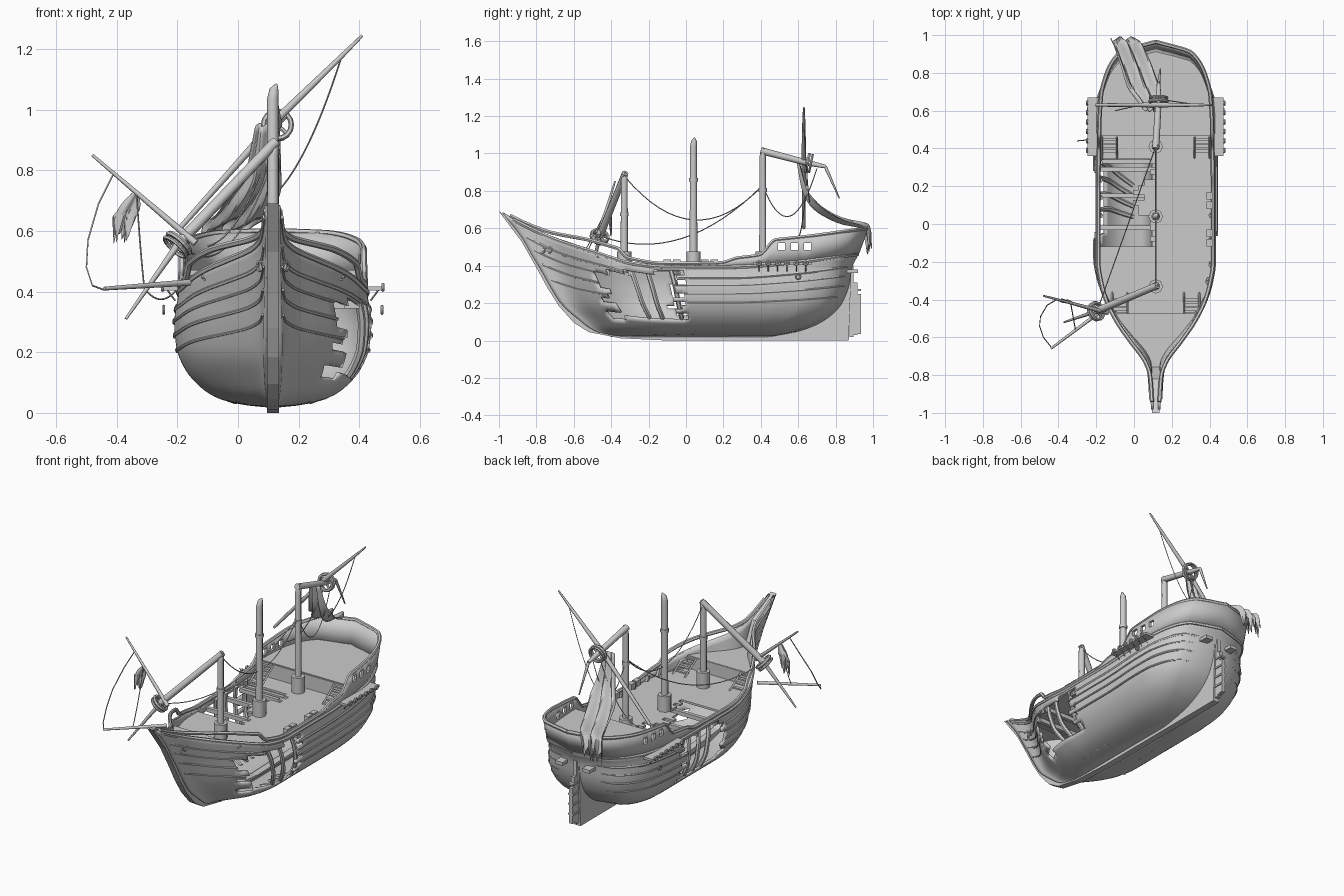
import bpy, bmesh, math, random
from mathutils import Vector

if "Cube" in bpy.data.objects:
    bpy.data.objects.remove(bpy.data.objects["Cube"])
random.seed(4)
CX = 0.115                      # hull centre line


def fit(*tab):
    """Monotone smooth interpolation through (x, value) pairs."""
    d = [(b[1]-a[1])/(b[0]-a[0]) for a, b in zip(tab, tab[1:])]
    m = [d[0]] + [2*p*q/(p+q) if p*q > 0 else 0 for p, q in zip(d, d[1:])] + [d[-1]]
    def f(x):
        x = min(max(x, tab[0][0]), tab[-1][0])
        i = next((k for k in range(len(d)) if x <= tab[k+1][0]), len(d)-1)
        h = tab[i+1][0]-tab[i][0]
        t = (x-tab[i][0])/h
        return ((2*t**3-3*t*t+1)*tab[i][1] + (t**3-2*t*t+t)*h*m[i]
                + (3*t*t-2*t**3)*tab[i+1][1] + (t**3-t*t)*h*m[i+1])
    return f


# hull lines: stem and stern rake by height, sheer, bulwark height, beam, plan shape
stem = fit((.025, -.4), (.06, -.5), (.12, -.58), (.19, -.66), (.28, -.72), (.37, -.77), (.46, -.825), (.54, -.87), (.69, -.985))
stern = fit((.025, .45), (.06, .62), (.12, .75), (.2, .83), (.3, .87), (.4, .885), (.47, .92), (.6, .965))
sheer = fit((-.985, .685), (-.9, .61), (-.8, .55), (-.6, .48), (-.4, .42), (-.2, .4), (.2, .4), (.6, .425), (.96, .47))
bulwark = fit((-.985, .005), (-.85, .02), (-.6, .055), (-.46, .06), (-.42, .02), (-.2, .012), (.15, .015), (.25, .04), (.38, .05), (.46, .125), (.96, .13))
beam = fit((.025, .02), (.035, .11), (.06, .19), (.1, .245), (.15, .285), (.22, .312), (.3, .318), (.4, .304), (.6, .297))
plan = fit((0, .06), (.06, .1), (.09, .18), (.147, .46), (.198, .69), (.25, .86), (.3, .95), (.36, 1), (.75, 1), (.85, .97), (.91, .88), (.97, .64), (1, 0))


def half(y, z):
    s = (y-stem(z))/(stern(z)-stem(z))
    a = .05*(1-min(z/.6, 1))
    return beam(z)*plan(a+(1-a)*s)


def P(s, t, side, out=0.0):
    """Point on the hull: t 0..1 keel to sheer, 1..2 bulwark."""
    y0 = -.985+1.945*s
    z = .025+(sheer(y0)-.025)*min(t, 1)+max(t-1, 0)*bulwark(y0)
    y = stem(z)+(stern(z)-stem(z))*s
    return Vector((CX+side*(half(y, z)+out), y, z))


def finish(name, bm, thick=0, smooth=True):
    bmesh.ops.recalc_face_normals(bm, faces=bm.faces)
    me = bpy.data.meshes.new(name)
    bm.to_mesh(me)
    bm.free()
    ob = bpy.data.objects.new(name, me)
    bpy.context.collection.objects.link(ob)
    if thick:
        mod = ob.modifiers.new("thickness", 'SOLIDIFY')
        mod.thickness, mod.offset = thick, 0
    if smooth:
        bpy.ops.object.select_all(action='DESELECT')
        bpy.context.view_layer.objects.active = ob
        ob.select_set(True)
        bpy.ops.object.shade_smooth_by_angle(angle=math.radians(35))
    return ob


def grid(bm, rows, skip=lambda i, c: False):
    vs = [[bm.verts.new(p) for p in r] for r in rows]
    for i in range(len(rows)-1):
        for j in range(len(rows[0])-1):
            q = [vs[i][j], vs[i][j+1], vs[i+1][j+1], vs[i+1][j]]
            c = sum((v.co for v in q), Vector())/4
            if not skip(i, c):
                bm.faces.new(q)
    bmesh.ops.delete(bm, geom=[v for v in bm.verts if not v.link_faces], context='VERTS')


def box(name, c, size):
    bm = bmesh.new()
    bmesh.ops.create_cube(bm, size=1)
    for v in bm.verts:
        v.co = Vector(c)+Vector(a*b for a, b in zip(v.co, size))
    return finish(name, bm, smooth=False)


def rod(name, pts, r, radii=None, res=2):
    cu = bpy.data.curves.new(name, 'CURVE')
    cu.dimensions, cu.bevel_depth, cu.bevel_resolution, cu.use_fill_caps = '3D', r, res, True
    sp = cu.splines.new('POLY')
    sp.points.add(len(pts)-1)
    for k, p in enumerate(pts):
        sp.points[k].co = (*p, 1)
        sp.points[k].radius = radii[k] if radii else 1
    ob = bpy.data.objects.new(name, cu)
    bpy.context.collection.objects.link(ob)
    bpy.ops.object.select_all(action='DESELECT')
    bpy.context.view_layer.objects.active = ob
    ob.select_set(True)
    bpy.ops.object.convert(target='MESH')
    bpy.ops.object.shade_smooth_by_angle(angle=math.radians(50))


def rope(name, a, b, sag, r=.0028):
    a, b = Vector(a), Vector(b)
    rod(name, [a.lerp(b, k/16)-Vector((0, 0, 4*sag*(k/16)*(1-k/16))) for k in range(17)], r, res=0)


def ring(name, c, axis, R, r):
    bpy.ops.mesh.primitive_torus_add(major_radius=R, minor_radius=r, major_segments=16, minor_segments=6,
                                     location=c, rotation=Vector(axis).to_track_quat('Z', 'Y').to_euler())
    bpy.context.object.name = name


# planked hull with broken openings on both sides
jag = [(random.uniform(-.05, .05), random.uniform(-.05, .05)) for _ in range(40)]
def hole(side, i, c):
    if side > 0:
        return .12 < c.z < .365 and -.5+.5*(.37-c.z)+jag[i][0] < c.y < -.03+jag[i][1]
    return .13 < c.z < .375 and -.08+jag[i][0] < c.y < .32+jag[i][1]

N, R = 72, 20
bm = bmesh.new()
for side in (1, -1):
    grid(bm, [[P(j/N, (i/R)**1.4, side) for j in range(N+1)] for i in range(R+1)],
         lambda i, c: hole(side, i, c))
bmesh.ops.remove_doubles(bm, verts=bm.verts, dist=.0005)
finish("hull_planking", bm, .014)

# bulwarks, with stern windows cut through
bm = bmesh.new()
for side in (1, -1):
    grid(bm, [[P(j/N, t, side) for j in range(N+1)] for t in (1, 1.5, 2)],
         lambda i, c: -.35 < c.y < .2 and random.random() < .3)
bmesh.ops.remove_doubles(bm, verts=bm.verts, dist=.0005)
bw = finish("bulwarks", bm, .016)
for y in (.51, .58, .65):
    cut = box("window_cutter", (CX, y, .503), (1, .036, .036))
    cut.hide_render = True
    cut.hide_viewport = True
    m = bw.modifiers.new("window", 'BOOLEAN')
    m.operation, m.object, m.solver = 'DIFFERENCE', cut, 'EXACT'

# wales along the hull and the top rail
for side in (1, -1):
    for t, r, out in ((.47, .005, .008), (.6, .006, .008), (.72, .005, .008), (.83, .008, .005), (.98, .011, .004), (2, .011, 0)):
        run = []
        for j in range(2, 145):
            p = P(j/144, t, side, out if j < 142 else 0)
            broken = t < .95 and hole(side, int(R*min(t, 1)**(1/1.4)), p)
            if not broken:
                run.append(p)
            if (broken or j == 144) and len(run) > 1:
                rod("top_rail" if t == 2 else "wale", run, r, res=1)
            if broken:
                run = []

# keel, stem and sternpost
bm = bmesh.new()
prof = [(-1, .69), (-.94, .61), (-.88, .53), (-.8, .39), (-.74, .28), (-.68, .185), (-.6, .095), (-.52, .045), (-.35, .012),
        (-.1, 0), (.87, 0), (.885, .42), (.83, .4), (.8, .2), (.4, .05), (0, .04), (-.45, .08), (-.6, .2), (-.72, .38), (-.82, .59), (-.92, .645)]
f = bm.faces.new([bm.verts.new((CX-.02, y, z)) for y, z in prof])
ext = bmesh.ops.extrude_face_region(bm, geom=[f])['geom']
bmesh.ops.translate(bm, vec=(.04, 0, 0), verts=[v for v in ext if isinstance(v, bmesh.types.BMVert)])
finish("keel_and_stem", bm, smooth=False)

# rudder with iron straps
for y, z0, z1 in ((.884, .02, .4), (.905, .03, .31), (.925, .035, .25)):
    box("rudder_plank", (CX, y, (z0+z1)/2), (.022, .022, z1-z0))
for z in (.09, .15, .21, .27):
    box("rudder_strap", (CX, .9, z), (.034, .07, .01))
for x in (-.09, .09):
    box("stern_bracket", (CX+x, .89, .37), (.05, .06, .02))

# decks and their broken area
def deck(name, y0, y1, z, n):
    rows = []
    for k in range(n+1):
        y = y0+(y1-y0)*k/n
        rows.append([Vector((CX+half(y, z)*.985*(u/10-1), y, z)) for u in range(21)])
    bm = bmesh.new()
    grid(bm, rows, lambda i, c: z < .4 and -.13 < c.y < .35 and c.x < .06-.04*math.sin(c.y*14)+jag[i % 40][0]*.7)
    finish(name, bm, .012, False)

deck("main_deck", -.5, .48, .375, 36)
deck("fore_deck", -.82, -.48, .45, 12)
deck("quarter_deck", .47, .915, .465, 14)
for y, z in ((-.48, .41), (.472, .42)):
    box("bulkhead", (CX, y, z), (half(y, z)*1.95, .012, .09))
for y in (-.42, -.3, -.02, .15, .29, .33):
    box("deck_beam", (CX, y, .357), (half(y, .36)*1.95, .022, .024))

# exposed ribs
for side, ys in ((1, (-.42, -.32, -.17, -.02)), (-1, (-.02, .09, .2, .31))):
    for y in ys:
        s = (y+.985)/1.945
        rod("rib", [P(s, .04+k*.06, side, -.012) for k in range(17)], .013, res=1)

# ladders
for x, y, d, z1 in ((.36, .46, -1, .46), (-.13, .46, -1, .46), (.305, -.475, 1, .45), (-.075, -.475, 1, .45)):
    for k in range(5):
        box("ladder_step", (x, y+d*k*.024, z1-.01-k*.017), (.075, .018, .008))
    for e in (-.04, .04):
        rod("ladder_side", [(x+e, y, z1), (x+e, y+d*.115, .375)], .006, res=0)

# channels with deadeyes, hawse rings
for side in (1, -1):
    box("channel", (CX+side*.33, .515, .41), (.06, .31, .014))
    for k in range(6):
        y = .39+k*.05
        ring("deadeye", (CX+side*.363, y, .414), (1, 0, 0), .009, .006)
        rod("chain_plate", [(CX+side*.35, y, .408), (CX+side*.322, y, .37)], .003, res=0)
    ring("chain_loop", (CX+side*.36, .6, .34), (1, 0, 0), .012, .005)
    for y in (-.73, -.765):
        z = .485
        ring("hawse_ring", (CX+side*(half(y, z)+.006), y, z), (side, -.8, 0), .014, .006)

# broken masts with collars and bands
for name, y, top, r in (("fore_mast", -.33, .9, .02), ("main_mast", .04, 1.085, .021), ("mizzen_mast", .41, 1.03, .019)):
    rod(name, [(CX, y, .36), (CX, y, top-.05), (CX+.004, y+.003, top-.02), (CX+.012, y+.006, top)], r, [1, .9, .75, .15])
    rod(name+"_collar", [(CX, y, .37), (CX, y, .475)], .038)
    rod(name+"_band", [(CX, y, top-.235), (CX, y, top-.215)], r*1.15)
for y in (-.1, -.05, .1, .15):
    box("deck_block", (CX+.285, y, .415), (.03, .04, .035))

# fallen fore mast, its top and yards
nest1, nest2 = Vector((-.195, -.46, .56)), Vector((.13, .65, .95))
rod("fallen_fore_mast", [(CX+.01, -.325, .895), nest1], .02, [.9, 1])
rod("fallen_fore_topmast", [nest1, (-.37, -.52, .31)], .012, [1, .4])
rod("fore_upper_yard", [(-.14, -.47, .56), (-.48, -.38, .85)], .01, [1.2, .5])
rod("fore_lower_yard", [(-.16, -.45, .43), (-.44, -.66, .41)], .009, [1.2, .7])
# fallen mizzen mast, its yard
rod("fallen_mizzen_mast", [(CX, .4, 1.015), nest2, (.13, .745, .93)], .019, [1, .85, .5])
rod("mizzen_topmast", [(.13, .745, .93), (.14, .82, .76)], .009, [1, .4])
rod("mizzen_yard", [(.41, .63, 1.245), (.33, .63, 1.165), (.13, .63, .97), (-.2, .63, .6)], .012, [.4, .7, 1.1, .7])
# crow's nests: rings with spokes
for c, ax in ((nest1, Vector((-.31, -.13, -.34))), (nest2, Vector((0, .24, -.05)))):
    ax.normalize()
    ring("nest_rim", c, ax, .046, .009)
    ring("nest_rail", c+ax*.018, ax, .046, .007)
    u = ax.orthogonal().normalized()
    for d in (u, ax.cross(u)):
        rod("nest_spoke", [c-d*.046, c+d*.046], .007, res=1)

# torn sails
def cloth(name, pts, widths, folds, amp):
    n = len(pts)-1
    fx, fy, fz = (fit(*[(k, p[a]) for k, p in enumerate(pts)]) for a in range(3))
    fw = fit(*enumerate(widths))
    rows = []
    for k in range(29):
        v = k/28*n
        row = []
        for j in range(21):
            u = j/10-1
            o = amp*math.sin(u*folds+v*.7)*min(1, fw(v)*14)
            tear = .05*math.sin(j*2.3)*max(0, v-n+1)
            row.append(Vector((fx(v)+u*fw(v)+.3*o, fy(v)+o*.6, fz(v)+o*.6+tear)))
        rows.append(row)
    bm = bmesh.new()
    grid(bm, rows)
    finish(name, bm, .004)

cloth("torn_mizzen_sail", [(.09, .6, .95), (.08, .64, .79), (.04, .73, .69), (0, .85, .635), (-.04, .955, .61), (-.06, .98, .52)],
      [.03, .055, .085, .085, .08, .065], 7, .022)
cloth("torn_fore_sail", [(-.335, -.42, .73), (-.36, -.41, .67), (-.385, -.4, .61)], [.01, .035, .03], 5, .015)

# rigging
rope("stay_upper", (CX, -.33, .88), (CX, .41, .83), .21)
rope("stay_lower", nest1, (CX, .41, .83), .15)
rope("mizzen_loop", (CX, .41, .83), (.13, .7, .92), .21)
rope("mizzen_yard_rope", (.34, .63, 1.17), (.14, .66, .74), .05)
rope("mizzen_brace", (.12, .65, .92), (-.1, .6, .55), .08)
rope("fore_yard_rope", (-.335, -.42, .73), (-.31, -.56, .42), .02)
rod("fore_yard_loop", [(-.41, -.4, .79), (-.46, -.43, .69), (-.495, -.49, .57), (-.5, -.54, .48), (-.48, -.6, .42), (-.44, -.65, .405)], .003, res=0)
rope("hull_rope", (-.2, .45, .41), (-.3, .44, .4), .03)
